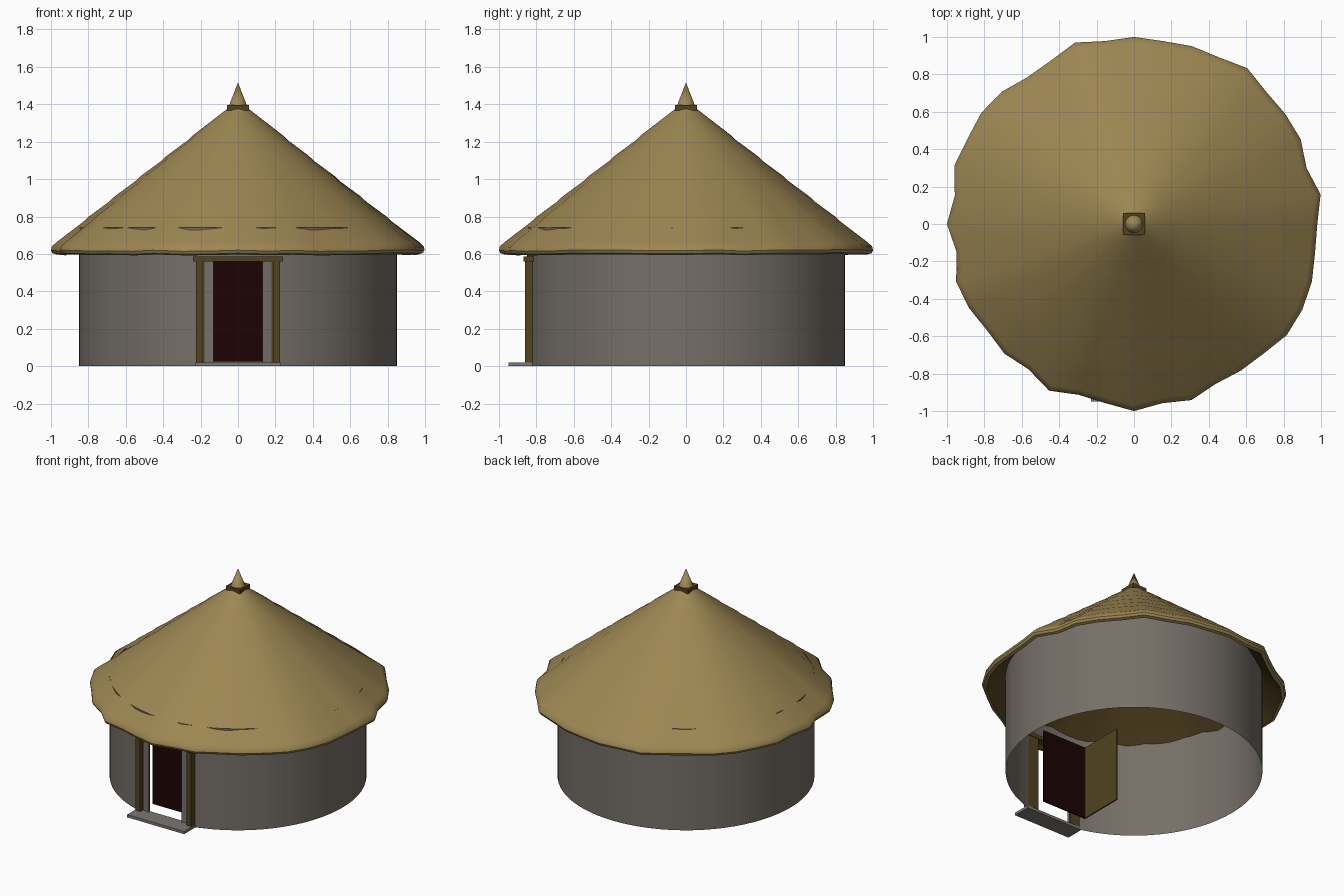
import bpy, bmesh, math

cube = bpy.data.objects.get("Cube")
if cube:
    bpy.data.objects.remove(cube, do_unlink=True)


def material(name, colour):
    m = bpy.data.materials.new(name)
    m.use_nodes = True
    m.diffuse_color = (*colour, 1)
    m.node_tree.nodes["Principled BSDF"].inputs["Base Color"].default_value = (*colour, 1)
    return m


THATCH = material("thatch", (0.335, 0.24, 0.085))
PLASTER = material("grey plaster", (0.18, 0.16, 0.137))
STONE = material("step stone", (0.2, 0.185, 0.165))
TIMBER = material("dark timber", (0.085, 0.056, 0.014))
DOOR = material("dark red door", (0.012, 0.001, 0.001))


def finish(name, bm, mats, smooth=False):
    bmesh.ops.recalc_face_normals(bm, faces=bm.faces)
    mesh = bpy.data.meshes.new(name)
    bm.to_mesh(mesh)
    bm.free()
    for mat in mats:
        mesh.materials.append(mat)
    obj = bpy.data.objects.new(name, mesh)
    bpy.context.collection.objects.link(obj)
    if smooth:
        bpy.ops.object.select_all(action="DESELECT")
        obj.select_set(True)
        bpy.context.view_layer.objects.active = obj
        bpy.ops.object.shade_smooth_by_angle(angle=math.radians(35))


def box(name, low, high, mat):
    bm = bmesh.new()
    bmesh.ops.create_cube(bm, size=1)
    for v in bm.verts:
        v.co = [h if c > 0 else l for c, l, h in zip(v.co, low, high)]
    finish(name, bm, [mat])


def stitch(bm, ring_a, ring_b, mat_index=0):
    n = len(ring_a)
    for i in range(n):
        j = (i + 1) % n
        face = bm.faces.new((ring_a[i], ring_a[j], ring_b[j], ring_b[i]))
        face.material_index = mat_index


# Round wall, a thin skin: full band on top, lower band open at the doorway
RADIUS, WALL_TOP, DOOR_TOP, HALF_DOOR = 0.85, 0.741, 0.58, 0.132
SEGMENTS = 72
gap = math.asin(HALF_DOOR / RADIUS)
angles = [gap + (math.tau - 2 * gap) * i / SEGMENTS for i in range(SEGMENTS + 1)]
angles += [-gap + 2 * gap * i / 4 for i in range(1, 4)]
bm = bmesh.new()
low, mid, top = [[bm.verts.new((RADIUS * math.sin(a), -RADIUS * math.cos(a), z)) for a in angles]
                 for z in (0, DOOR_TOP, WALL_TOP)]
stitch(bm, mid, top)
for i in range(SEGMENTS):
    bm.faces.new((low[i], low[i + 1], mid[i + 1], mid[i]))
for v in [v for v in bm.verts if not v.link_faces]:
    bm.verts.remove(v)
finish("round_wall", bm, [PLASTER], True)

# Thatched roof: uneven eave, wobble in hundredths, clockwise from the back
WOBBLE = [0, -1, 0, 0, 3, 0, 0, 0, -3, 1, -2, -2, 0, 1, 1, -2, -3, -4, -1, -3,
          0, -3, -4, 0, -4, -2, -3, -1, 0, -4, 0, -3, 1, 0, 1, 0, -3, -2, 2, -1]
EAVE_Z, PEAK_Z, PEAK_R = 0.64, 1.385, 0.045


def roof_ring(bm, r, z):
    ring = []
    for i, w in enumerate(WOBBLE):
        a = math.tau * i / len(WOBBLE)
        rr = r * (1 + w / 100 * r)
        zz = z + 0.0015 * w * r ** 8
        ring.append(bm.verts.new((rr * math.sin(a), rr * math.cos(a), zz)))
    return ring


def slope_z(r):
    return PEAK_Z + (EAVE_Z - PEAK_Z) * (r - PEAK_R) / (1 - PEAK_R)


# Outer layers, each ending in a slight lip
profile = [(PEAK_R, PEAK_Z)]
for layer in range(5):
    r = 0.27 + 0.14 * layer
    profile += [(r - 0.03, slope_z(r - 0.03) + 0.002), (r, slope_z(r) - 0.003)]
# Rounded eave, then the dark underside
profile += [(0.97, slope_z(0.97)), (0.995, 0.64), (1, 0.62), (0.992, 0.604), (0.97, 0.597)]
underside = len(profile) - 1
profile += [(r, slope_z(r) - 0.04) for r in (0.85, 0.5, 0.1)]
bm = bmesh.new()
rings = [roof_ring(bm, r, z) for r, z in profile]
for i in range(len(rings) - 1):
    stitch(bm, rings[i], rings[i + 1], int(i >= underside))
bm.faces.new(rings[0])
bm.faces.new(rings[-1]).material_index = 1
finish("thatched_roof", bm, [THATCH, TIMBER], True)

# Roof cap and pointed finial
box("roof_cap", (-0.058, -0.058, 1.367), (0.058, 0.058, 1.395), TIMBER)
bm = bmesh.new()
bmesh.ops.create_cone(bm, cap_ends=True, segments=24, radius1=0.048, radius2=0, depth=0.125)
bmesh.ops.translate(bm, verts=bm.verts, vec=(0, 0, 1.455))
finish("finial", bm, [THATCH], True)

# Door frame: outer posts and inner posts behind the wall edge
for side, name in ((1, "left"), (-1, "right")):
    x0, x1 = sorted((side * 0.187, side * 0.225))
    box(name + "_door_post", (x0, -0.862, 0.02), (x1, -0.82, 0.562), TIMBER)
    x0, x1 = sorted((side * 0.138, side * 0.19))
    box(name + "_inner_post", (x0, -0.83, 0.02), (x1, -0.818, 0.562), TIMBER)
box("door_lintel", (-0.24, -0.87, 0.56), (0.24, -0.815, 0.587), TIMBER)
box("door_step", (-0.23, -0.95, 0), (0.23, -0.82, 0.02), STONE)

# Door panel inside the doorway and the leaf standing open beside it
box("door_panel", (-0.18, -0.725, 0.025), (0.18, -0.712, 0.562), DOOR)
box("open_door_leaf", (-0.185, -0.725, 0.025), (-0.175, -0.39, 0.562), TIMBER)
